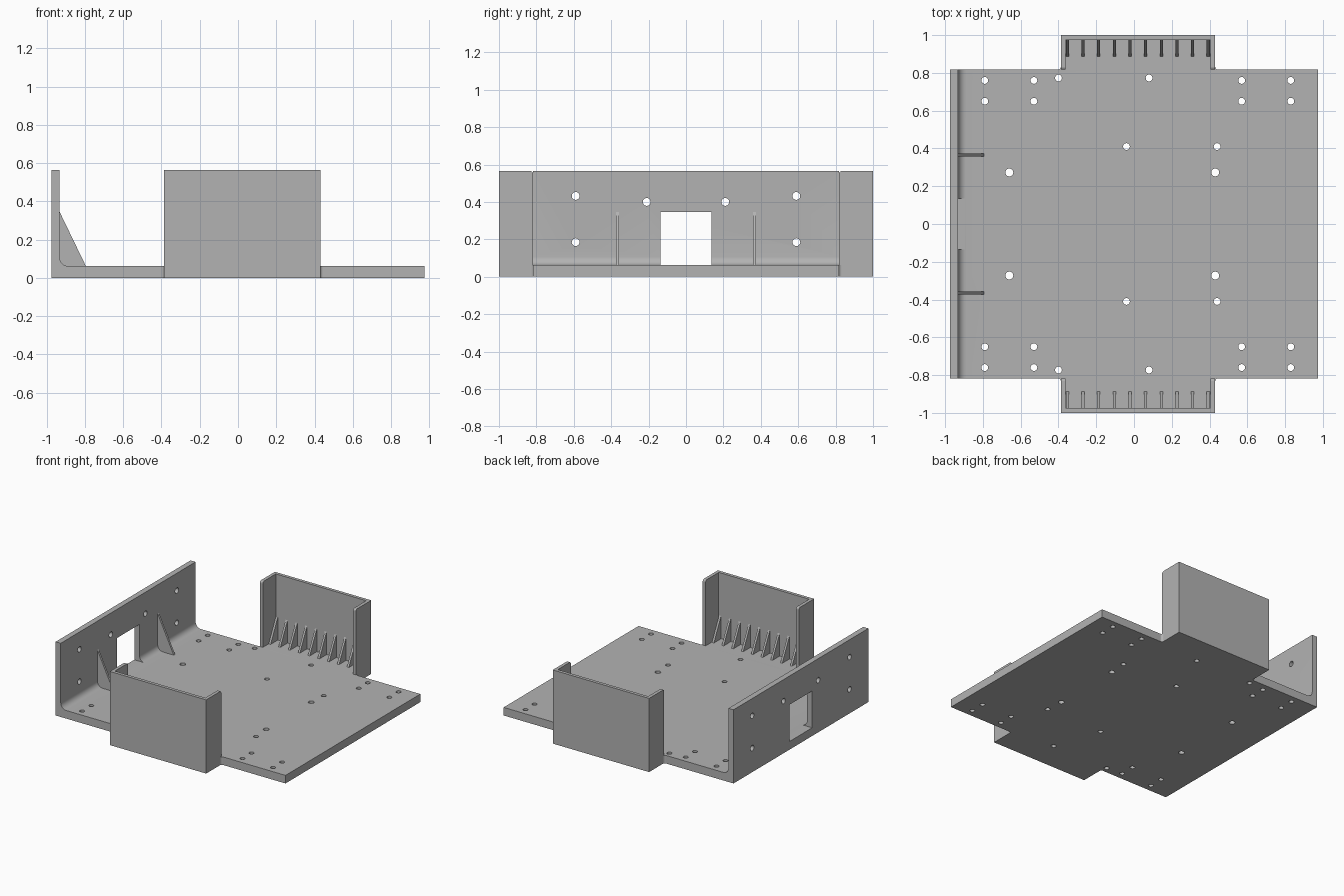
import bpy, bmesh, math
from mathutils import Matrix, Vector

cube = bpy.data.objects.get("Cube")
if cube:
    bpy.data.objects.remove(cube, do_unlink=True)

grey = bpy.data.materials.new("plain grey")
grey.use_nodes = True
grey.diffuse_color = (0.45, 0.45, 0.45, 1)
grey.node_tree.nodes["Principled BSDF"].inputs["Base Color"].default_value = (0.45, 0.45, 0.45, 1)

# Overall sizes
HALF_X, HALF_Y = 0.975, 0.817
FLOOR, TOP = 0.062, 0.565
WALL_IN = -0.932
BAY_L, BAY_R, BAY_T = -0.387, 0.43, 0.025


def finish(bm, name):
    bmesh.ops.recalc_face_normals(bm, faces=bm.faces)
    mesh = bpy.data.meshes.new(name)
    bm.to_mesh(mesh)
    bm.free()
    mesh.materials.append(grey)
    obj = bpy.data.objects.new(name, mesh)
    bpy.context.collection.objects.link(obj)
    return obj


def prism(bm, points, axis, lo, hi):
    """Extrude a flat outline along x, y or z from lo to hi."""
    place = {"x": lambda a, b: (lo, a, b),
             "y": lambda a, b: (a, lo, b),
             "z": lambda a, b: (a, b, lo)}[axis]
    face = bm.faces.new([bm.verts.new(place(a, b)) for a, b in points])
    ext = bmesh.ops.extrude_face_region(bm, geom=[face])
    step = Vector([(hi - lo) * (axis == k) for k in "xyz"])
    bmesh.ops.translate(bm, vec=step, verts=[v for v in ext["geom"] if isinstance(v, bmesh.types.BMVert)])


def arc(cx, cy, r, start, end, steps=6):
    angles = [math.radians(start + (end - start) * i / steps) for i in range(steps + 1)]
    return [(cx + r * math.cos(a), cy + r * math.sin(a)) for a in angles]


def smooth(obj):
    bpy.ops.object.select_all(action="DESELECT")
    obj.select_set(True)
    bpy.context.view_layer.objects.active = obj
    bpy.ops.object.shade_smooth_by_angle(angle=math.radians(35))


# Base plate and side wall as one filleted L section
R = 0.045
section = [(-HALF_X, 0), (HALF_X, 0), (HALF_X, FLOOR)]
section += arc(WALL_IN + R, FLOOR + R, R, 270, 180)
section += [(WALL_IN, TOP), (-HALF_X, TOP)]
bm = bmesh.new()
prism(bm, section, "y", -HALF_Y, HALF_Y)
body = finish(bm, "base_and_side_wall")

# Cutter for the screw holes and the window
floor_holes = [(x, y, 0.018) for x in (-0.79, -0.53, 0.57, 0.83) for y in (0.65, 0.76)]
floor_holes += [(x, 0.773, 0.018) for x in (-0.4, 0.08)]
floor_holes += [(x, 0.41, 0.018) for x in (-0.04, 0.44)]
floor_holes += [(x, 0.273, 0.021) for x in (-0.66, 0.43)]
wall_holes = [(0.59, 0.432), (0.59, 0.185), (0.21, 0.4)]
bm = bmesh.new()
for s in (-1, 1):
    for x, y, r in floor_holes:
        bmesh.ops.create_cone(bm, cap_ends=True, segments=20, radius1=r, radius2=r, depth=0.3,
                              matrix=Matrix.Translation((x, s * y, 0)))
    for y, z in wall_holes:
        turn = Matrix.Rotation(math.pi / 2, 4, "Y")
        bmesh.ops.create_cone(bm, cap_ends=True, segments=20, radius1=0.021, radius2=0.021, depth=0.2,
                              matrix=Matrix.Translation((-0.95, s * y, z)) @ turn)
W = 0.136
prism(bm, [(-W, FLOOR + 0.001), (W, FLOOR + 0.001), (W, 0.345), (-W, 0.345)], "x", -1.1, -0.86)
cutter = finish(bm, "hole_cutter")
cutter.hide_render = True

cut = body.modifiers.new("holes", "BOOLEAN")
cut.operation = "DIFFERENCE"
cut.solver = "EXACT"
cut.object = cutter
bpy.context.view_layer.objects.active = body
bpy.ops.object.modifier_apply(modifier=cut.name)
bpy.data.objects.remove(cutter, do_unlink=True)
smooth(body)

# Triangular gussets bracing the side wall
for s, side in ((-1, "front"), (1, "back")):
    bm = bmesh.new()
    tri = [(WALL_IN - 0.01, FLOOR - 0.01), (-0.795, FLOOR - 0.01), (-0.795, FLOOR),
           (WALL_IN, 0.345), (WALL_IN - 0.01, 0.345)]
    prism(bm, tri, "y", s * 0.365 - 0.008, s * 0.365 + 0.008)
    finish(bm, side + "_wall_gusset")

# Front and back bays: floor, three-sided wall and a row of ribs
F = 0.015
for s, side in ((-1, "front"), (1, "back")):
    # Floor with small concave fillets where it meets the plate
    outline = arc(BAY_L - F, HALF_Y + F, F, 270, 360, 4) + [(BAY_L, 1), (BAY_R, 1)]
    outline += arc(BAY_R + F, HALF_Y + F, F, 180, 270, 4)
    bm = bmesh.new()
    prism(bm, [(x, s * y) for x, y in outline], "z", 0, FLOOR)
    finish(bm, side + "_bay_floor")

    # Wall, with the open top corners eased
    left, right, inner = BAY_L + BAY_T, BAY_R - BAY_T, 1 - BAY_T
    plan = [(BAY_L, HALF_Y), (BAY_L, 1), (BAY_R, 1), (BAY_R, HALF_Y),
            (right, HALF_Y), (right, inner), (left, inner), (left, HALF_Y)]
    bm = bmesh.new()
    prism(bm, [(x, s * y) for x, y in plan], "z", FLOOR, TOP)
    corners = [e for e in bm.edges
               if all(v.co.z > TOP - 0.001 and abs(v.co.y) < HALF_Y + 0.001 for v in e.verts)]
    bmesh.ops.bevel(bm, geom=corners, offset=0.014, segments=3, profile=0.5, affect="EDGES")
    finish(bm, side + "_bay_wall")

    # Ribs
    bm = bmesh.new()
    tri = [(0.888, FLOOR - 0.01), (0.888, FLOOR), (inner, 0.237),
           (inner + 0.01, 0.237), (inner + 0.01, FLOOR - 0.01)]
    for i in range(10):
        x = -0.353 + i * 0.0829
        prism(bm, [(s * y, z) for y, z in tri], "x", x - 0.008, x + 0.008)
    finish(bm, side + "_bay_ribs")
